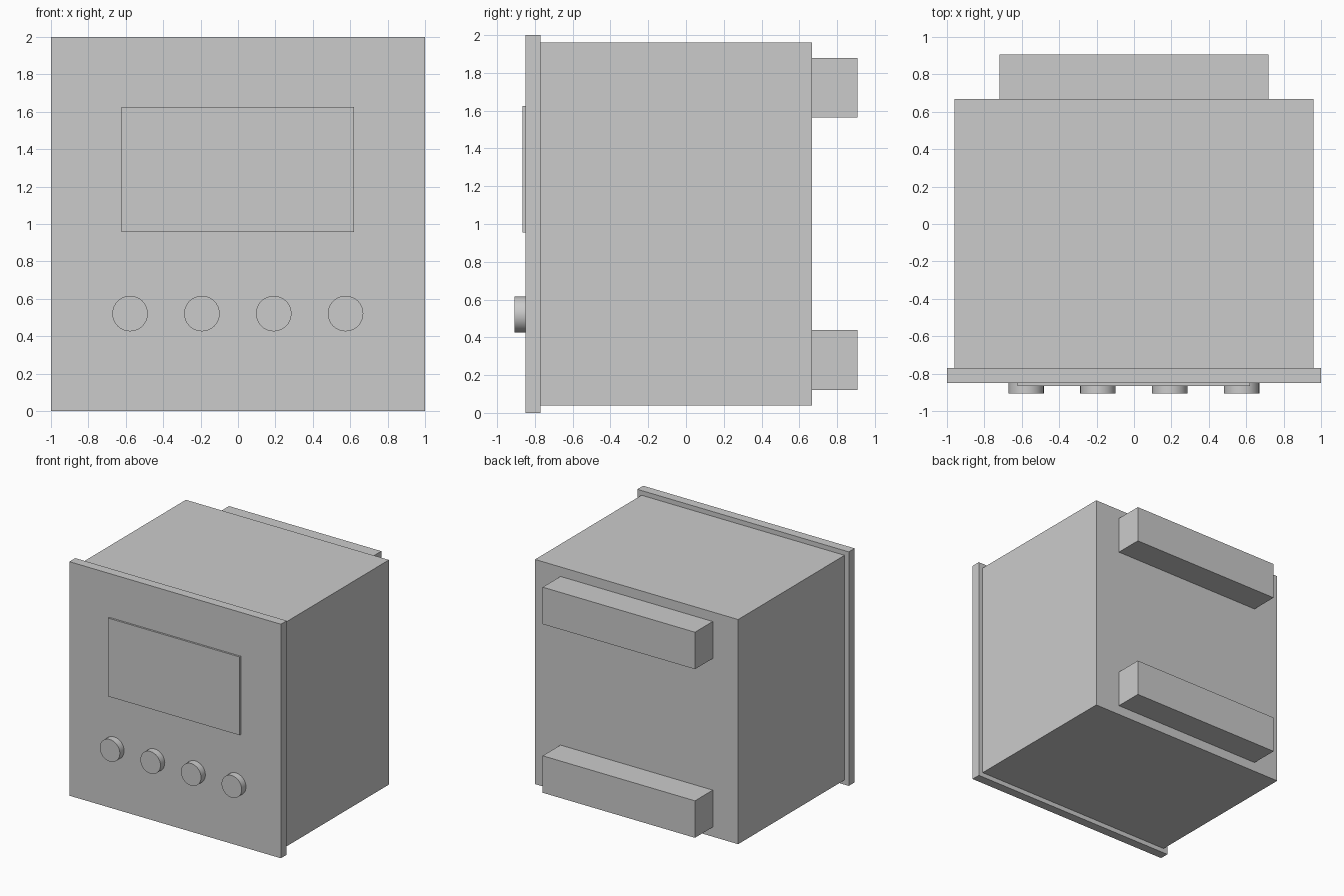
import bpy
import bmesh
from math import radians
from mathutils import Matrix

if "Cube" in bpy.data.objects:
    bpy.data.objects.remove(bpy.data.objects["Cube"])


def finish(name, bm):
    mesh = bpy.data.meshes.new(name)
    bm.to_mesh(mesh)
    bm.free()
    obj = bpy.data.objects.new(name, mesh)
    bpy.context.collection.objects.link(obj)
    return obj


def box(name, x, y, z):
    """Box from (min, max) pairs on each axis."""
    bm = bmesh.new()
    size = [b - a for a, b in (x, y, z)]
    centre = [(a + b) / 2 for a, b in (x, y, z)]
    bmesh.ops.create_cube(bm, size=1, matrix=Matrix.Translation(centre) @ Matrix.Diagonal((*size, 1)))
    return finish(name, bm)


def knob(name, x, z, radius, y):
    """Round button with its axis along y."""
    bm = bmesh.new()
    place = Matrix.Translation((x, sum(y) / 2, z)) @ Matrix.Rotation(radians(90), 4, 'X')
    bmesh.ops.create_cone(bm, cap_ends=True, segments=32, radius1=radius, radius2=radius,
                          depth=y[1] - y[0], matrix=place)
    obj = finish(name, bm)
    # smooth rim, flat caps
    for face in obj.data.polygons:
        face.use_smooth = len(face.vertices) == 4
    for edge in obj.data.edges:
        a, b = (obj.data.vertices[i].co.y for i in edge.vertices)
        edge.use_edge_sharp = abs(a - b) < 1e-5
    return obj


# Housing and front plate
box("housing", (-0.96, 0.96), (-0.77, 0.667), (0.04, 1.96))
box("front_panel", (-1, 1), (-0.849, -0.77), (0, 2))

# Raised display window
box("display", (-0.623, 0.621), (-0.865, -0.849), (0.956, 1.625))

# Row of four buttons
for i in range(4):
    knob(f"button_{i + 1}", -0.577 + 0.384 * i, 0.521, 0.095, (-0.907, -0.849))

# Rear terminal blocks
for name, z in (("lower_terminal_block", (0.122, 0.438)), ("upper_terminal_block", (1.563, 1.879))):
    box(name, (-0.72, 0.72), (0.667, 0.907), z)
